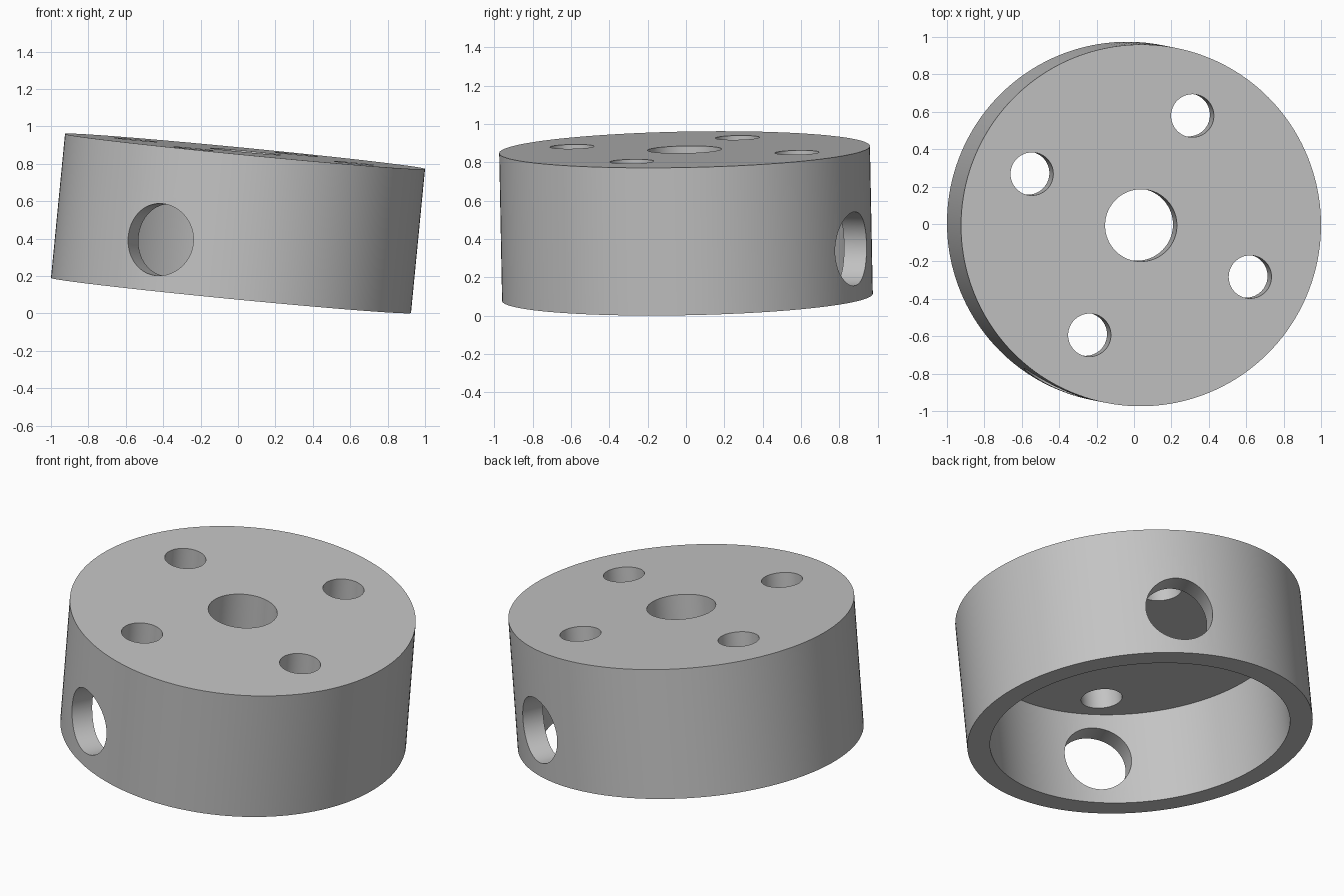
import bpy
from math import cos, sin, pi, radians
from mathutils import Vector, Matrix

cube = bpy.data.objects.get("Cube")
if cube:
    bpy.data.objects.remove(cube)

# Main sizes
RADIUS, HEIGHT = 0.967, 0.774
CAVITY_RADIUS, CAVITY_DEPTH = 0.84, 0.555
BORE_RADIUS, BOLT_RADIUS, BOLT_CIRCLE = 0.193, 0.115, 0.648
SIDE_HOLE_HEIGHT = 0.277
TURN = radians(64.8)

# The whole cap leans slightly
base = Vector((-0.0375, 0.0075, 0.096))
axis = Vector((0.075, -0.015, 0.77))
lean = Matrix.Translation(base) @ Vector((0, 0, 1)).rotation_difference(axis).to_matrix().to_4x4()

grey = bpy.data.materials.new("plain grey")
grey.use_nodes = True
colour = (0.55, 0.55, 0.55, 1)
grey.diffuse_color = colour
grey.node_tree.nodes["Principled BSDF"].inputs["Base Color"].default_value = colour


def cylinder(name, radius, depth, centre, sides=96, turn=Matrix()):
    bpy.ops.mesh.primitive_cylinder_add(vertices=sides, radius=radius, depth=depth)
    ob = bpy.context.object
    ob.name = name
    ob.matrix_world = lean @ Matrix.Translation(centre) @ turn
    ob.data.materials.append(grey)
    return ob


# Solid body
body = cylinder("cap_body", RADIUS, HEIGHT, (0, 0, HEIGHT / 2), 160)

# Cutters: open cavity, centre bore, cross hole and four bolt holes
cutters = [
    cylinder("cavity_cutter", CAVITY_RADIUS, CAVITY_DEPTH + 0.2, (0, 0, CAVITY_DEPTH / 2 - 0.1), 160),
    cylinder("bore_cutter", BORE_RADIUS, 1, (0, 0, HEIGHT)),
    cylinder("cross_hole_cutter", BORE_RADIUS, 3, (0, 0, SIDE_HOLE_HEIGHT),
             turn=Matrix.Rotation(TURN, 4, "Z") @ Matrix.Rotation(pi / 2, 4, "Y")),
]
for i in range(4):
    a = TURN + i * pi / 2
    cutters.append(cylinder("bolt_hole_cutter", BOLT_RADIUS, 1,
                            (BOLT_CIRCLE * cos(a), BOLT_CIRCLE * sin(a), HEIGHT), 64))

bpy.ops.object.select_all(action="DESELECT")
body.select_set(True)
bpy.context.view_layer.objects.active = body
for cutter in cutters:
    cut = body.modifiers.new("cut", "BOOLEAN")
    cut.operation = "DIFFERENCE"
    cut.solver = "EXACT"
    cut.object = cutter
    bpy.ops.object.modifier_apply(modifier=cut.name)
for cutter in cutters:
    bpy.data.objects.remove(cutter)

bpy.ops.object.shade_smooth_by_angle(angle=radians(30))
